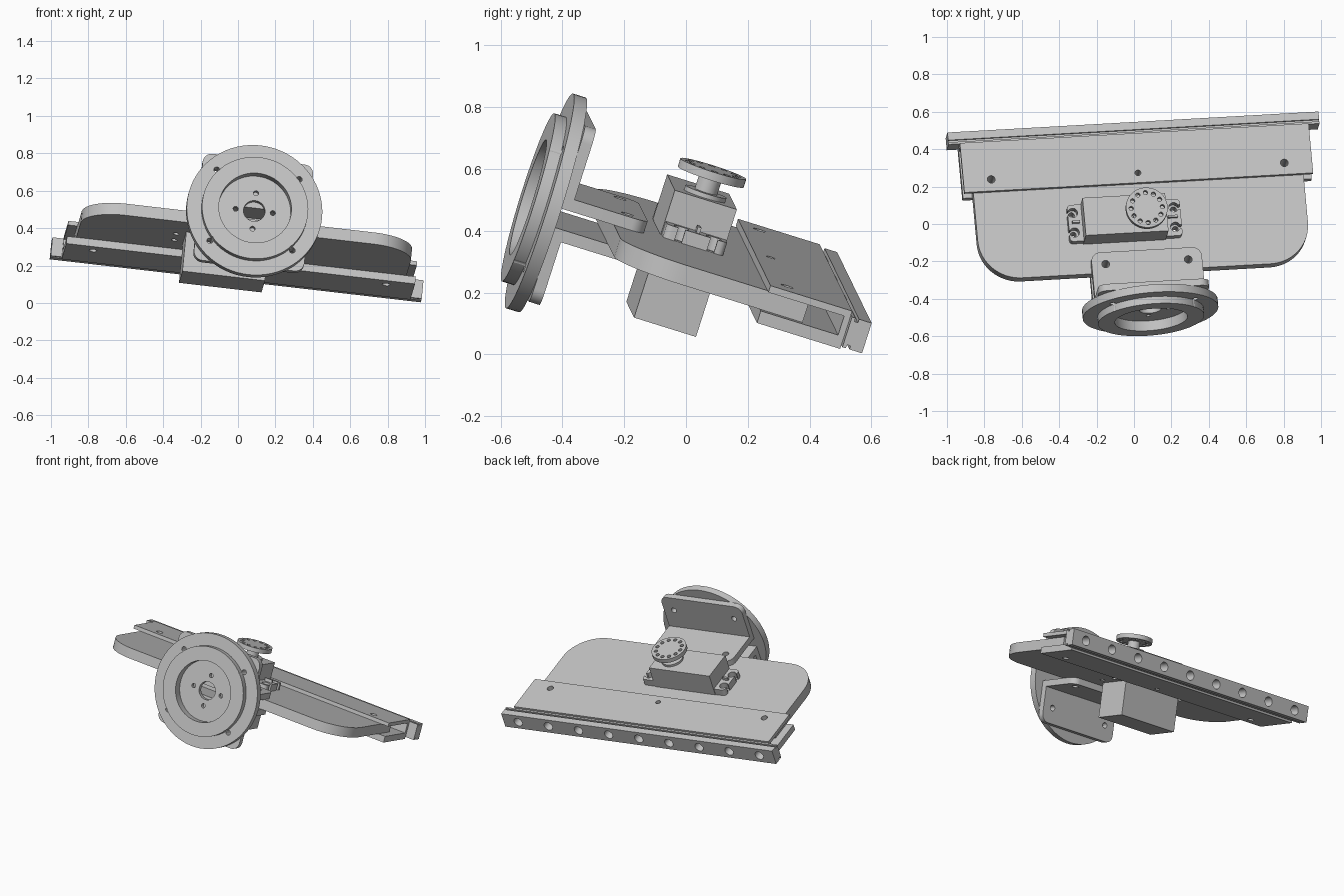
import bpy, bmesh
from math import cos, sin, pi
from mathutils import Matrix, Vector

cube = bpy.data.objects.get("Cube")
if cube:
    bpy.data.objects.remove(cube, do_unlink=True)

# The whole assembly is tilted: u along the rail, v to the rear, n out of the plate
u = Vector((0.992, 0.056, -0.115)).normalized()
n = Vector((0.093, 0.304, 0.948))
n = (n - u * n.dot(u)).normalized()
v = n.cross(u)
TILT = Matrix((u, v, n)).transposed().to_4x4()

grey = bpy.data.materials.new("plain grey")
grey.use_nodes = True
GREY = (0.55, 0.55, 0.55, 1)
grey.diffuse_color = GREY
grey.node_tree.nodes["Principled BSDF"].inputs["Base Color"].default_value = GREY

parts = []


def rounded(x0, x1, y0, y1, radii=(0, 0, 0, 0), steps=8):
    """Rectangle outline with one radius per corner, anticlockwise from low-low."""
    corners = ((x0, y0, 1, 1), (x1, y0, -1, 1), (x1, y1, -1, -1), (x0, y1, 1, -1))
    points = []
    for i, ((x, y, sx, sy), r) in enumerate(zip(corners, radii)):
        if r == 0:
            points.append((x, y))
            continue
        for k in range(steps + 1):
            t = pi + pi / 2 * (i + k / steps)
            points.append((x + sx * r + r * cos(t), y + sy * r + r * sin(t)))
    return points


def circle(x, y, r, sides=24):
    return [(x + r * cos(2 * pi * k / sides), y + r * sin(2 * pi * k / sides))
            for k in range(sides)]


def prism(name, outlines, axis, lo, hi):
    """Extrude flat outlines along one local axis."""
    bm = bmesh.new()
    for outline in outlines:
        rings = []
        for level in (lo, hi):
            ring = []
            for p in outline:
                co = list(p)
                co.insert(axis, level)
                ring.append(bm.verts.new(co))
            bm.faces.new(ring)
            rings.append(ring)
        count = len(outline)
        for i in range(count):
            j = (i + 1) % count
            bm.faces.new((rings[0][i], rings[0][j], rings[1][j], rings[1][i]))
    bmesh.ops.recalc_face_normals(bm, faces=bm.faces)
    mesh = bpy.data.meshes.new(name)
    bm.to_mesh(mesh)
    bm.free()
    mesh.materials.append(grey)
    obj = bpy.data.objects.new(name, mesh)
    bpy.context.collection.objects.link(obj)
    obj.matrix_world = TILT
    parts.append(obj)
    return obj


def cut(obj, outlines, axis, lo, hi):
    """Subtract extruded outlines from a part."""
    cutter = prism("cutter", outlines, axis, lo, hi)
    cutter.hide_render = True
    parts.remove(cutter)
    mod = obj.modifiers.new("cut", 'BOOLEAN')
    mod.operation = 'DIFFERENCE'
    mod.solver = 'EXACT'
    mod.object = cutter
    bpy.context.view_layer.update()
    graph = bpy.context.evaluated_depsgraph_get()
    mesh = bpy.data.meshes.new_from_object(obj.evaluated_get(graph))
    obj.modifiers.clear()
    obj.data = mesh
    bpy.data.objects.remove(cutter, do_unlink=True)


# Heights of the main plate and the centre height of the wheel
LOW, TOP = 0.295, 0.36
HUB = 0.335

# Main plate with two big rounded front corners
plate = prism("main_plate", [rounded(-0.89, 0.89, -0.378, 0.25, (0.22, 0.22, 0, 0), 12)], 2, LOW, TOP)
ear_holes = [(a, b) for a in (-0.375, 0.175) for b in (-0.155, -0.045)]
cut(plate, [circle(a, b, 0.016, 16) for a, b in ear_holes], 2, 0.2, 0.5)
cut(plate, [rounded(-0.325, 0.12, -0.21, 0.0)], 2, 0.2, 0.5)

# Channel that clamps the rear of the plate
channel_profile = [(0.105, 0.254), (0.388, 0.254), (0.388, 0.383), (0.11, 0.383),
                   (0.11, TOP), (0.368, TOP), (0.368, LOW), (0.105, LOW)]
channel = prism("rear_channel", [channel_profile], 0, -0.94, 0.94)
bolts = [(-0.79, 0.175, 0.021), (0, 0.165, 0.016), (0.79, 0.175, 0.021)]
for target in (channel, plate):
    cut(target, [circle(*bolt, 16) for bolt in bolts], 2, 0.2, 0.5)

# Slide rail with narrow grooves and a row of holes
rail_profile = [(0.388, 0.267), (0.4, 0.267), (0.4, 0.279), (0.412, 0.279), (0.412, 0.267),
                (0.455, 0.267), (0.455, 0.37), (0.412, 0.37), (0.412, 0.358), (0.4, 0.358),
                (0.4, 0.37), (0.388, 0.37)]
rail = prism("slide_rail", [rail_profile], 0, -1, 1)
cut(rail, [circle(-0.89 + 0.2225 * i, 0.318, 0.03, 20) for i in range(9)], 1, 0.3, 0.6)

# Servo: case, slotted mounting ears, ribs, output shaft and horn
prism("servo_case", [rounded(-0.325, 0.12, -0.208, 0.003)], 2, 0.075, 0.51)
for name, a0, a1, radii in (("servo_ear_right", -0.4, -0.32, (0.02, 0, 0, 0.02)),
                            ("servo_ear_left", 0.115, 0.207, (0, 0.02, 0.02, 0))):
    ear = prism(name, [rounded(a0, a1, -0.205, 0.0, radii, 4)], 2, TOP, 0.405)
    outer = a0 if a0 < -0.3 else a1
    a = -0.372 if a0 < -0.3 else 0.172
    cut(ear, [circle(a, b, 0.026) for b in (-0.155, -0.045)], 2, 0.3, 0.5)
    cut(ear, [rounded(min(a, outer - 0.02), max(a, outer + 0.02), b - 0.012, b + 0.012)
              for b in (-0.155, -0.045)], 2, 0.3, 0.5)
    prism(name + "_rib", [rounded(a0 + 0.02, a1 - 0.02, -0.106, -0.094)], 2, 0.4, 0.425)
prism("servo_collar", [circle(0.004, -0.1, 0.07, 32)], 2, 0.505, 0.525)
prism("servo_shaft", [circle(0.004, -0.1, 0.038)], 2, 0.505, 0.58)
horn = prism("servo_horn", [circle(0.004, -0.1, 0.112, 48)], 2, 0.575, 0.603)
cut(horn, [circle(x, y, 0.012, 12) for x, y in circle(0.004, -0.1, 0.084, 12)], 2, 0.5, 0.7)

# Two angle brackets, above and below the plate
for name, base, flange, radii, hole in (
        ("upper", (TOP, 0.4), (TOP, 0.635), (0, 0, 0.05, 0.05), HUB + 0.2),
        ("lower", (0.255, LOW), (0.035, LOW), (0.05, 0.05, 0, 0), HUB - 0.2)):
    foot = prism(name + "_bracket_foot", [rounded(-0.295, 0.3, -0.526, -0.273, (0, 0, 0.05, 0.05))], 2, *base)
    wall = prism(name + "_bracket_wall", [rounded(-0.295, 0.3, *flange, radii)], 1, -0.562, -0.525)
    cut(foot, [circle(a, -0.34, 0.021, 16) for a in (-0.22, 0.225)], 2, 0.1, 0.6)
    cut(wall, [circle(a, hole, 0.018, 16) for a in (-0.22, 0.225)], 1, -0.7, -0.4)
cut(plate, [circle(a, -0.34, 0.021, 16) for a in (-0.22, 0.225)], 2, 0.1, 0.6)

# Round coupling: wide disc, raised ring, recess, hub hole and screw holes
C = 0.004
disc = prism("coupling_disc", [circle(C, HUB, 0.364, 72)], 1, -0.606, -0.562)
ring = prism("coupling_ring", [circle(C, HUB, 0.285, 64)], 1, -0.645, -0.606)
cut(ring, [circle(C, HUB, 0.195, 56)], 1, -0.7, -0.5)
cut(disc, [circle(C, HUB, 0.195, 56)], 1, -0.7, -0.59)
cut(disc, [circle(C, HUB, 0.058, 32)], 1, -0.7, -0.5)
cut(disc, [circle(x, y, 0.014, 12) for x, y in circle(C, HUB, 0.1, 4)], 1, -0.7, -0.5)
corner_holes = [circle(C + sa * 0.222, HUB + sc * 0.2, 0.016, 16) for sa in (-1, 1) for sc in (-1, 1)]
for target in (disc, ring):
    cut(target, corner_holes, 1, -0.7, -0.5)

# Smooth the round walls, keep the edges crisp
bpy.ops.object.select_all(action='DESELECT')
for part in parts:
    part.select_set(True)
bpy.context.view_layer.objects.active = parts[0]
bpy.ops.object.shade_smooth_by_angle(angle=0.5)
